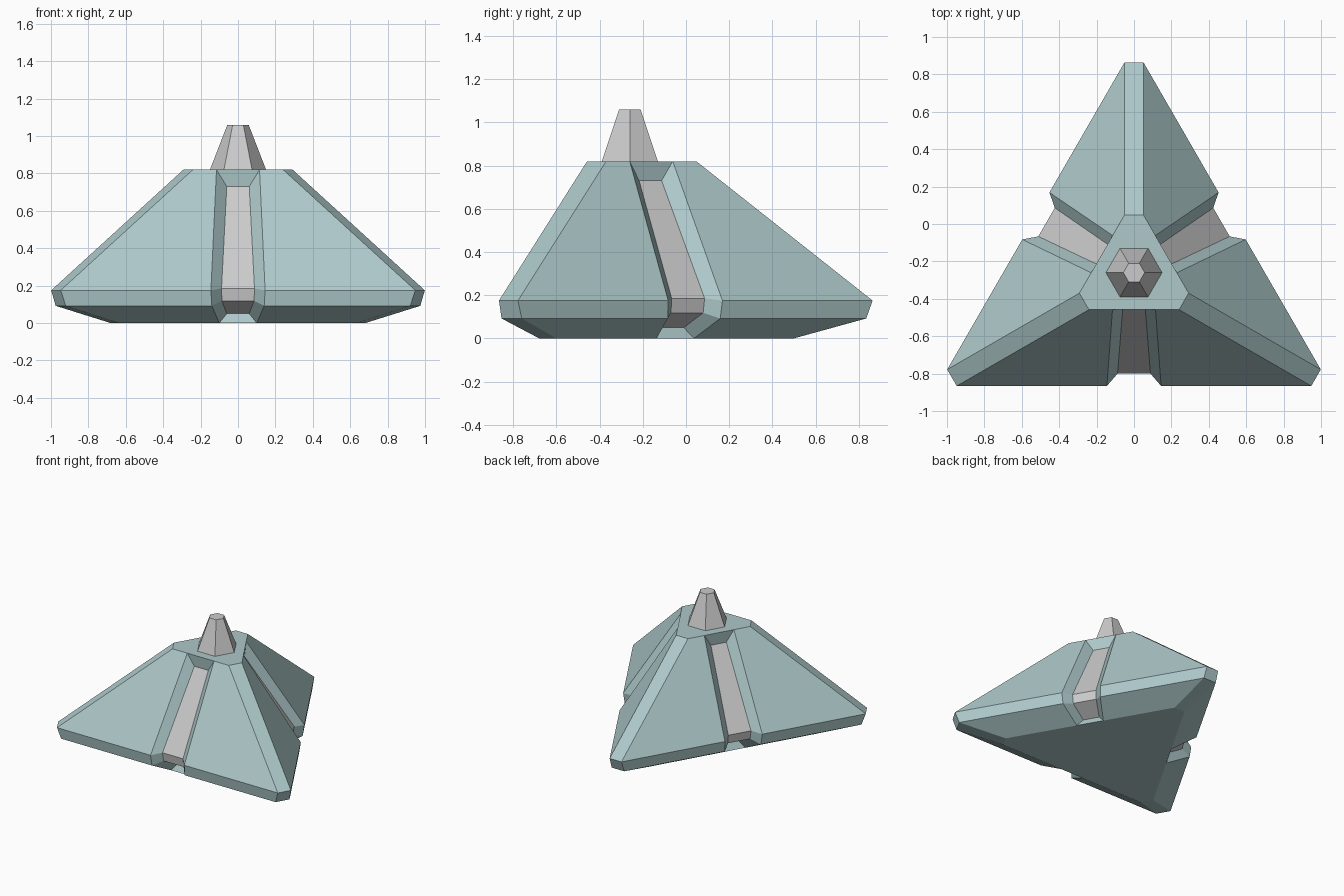
import bpy, bmesh
from math import radians
from mathutils import Matrix, Vector

if "Cube" in bpy.data.objects:
    bpy.data.objects.remove(bpy.data.objects["Cube"])

CENTRE = Vector((0, -0.26, 0))

# Rows from top to bottom: distance from axis, height, tip half width, channel half width
OUTER = [(0.198, 0.82, 0.241, 0.115), (0.606, 0.175, 0.948, 0.145),
         (0.594, 0.092, 0.921, 0.14), (0.42, 0.0, 0.635, 0.1)]
# Channel floor rows: distance from axis, height, half width
FLOOR = [(0.19, 0.73, 0.06), (0.54, 0.185, 0.088),
         (0.53, 0.118, 0.086), (0.395, 0.05, 0.06)]

teal = bpy.data.materials.new("teal")
teal.diffuse_color = (0.42, 0.58, 0.59, 1)
teal.use_nodes = True
teal.node_tree.nodes["Principled BSDF"].inputs["Base Color"].default_value = teal.diffuse_color


def finish(name, bm, material=None):
    mesh = bpy.data.meshes.new(name)
    bm.to_mesh(mesh)
    bm.free()
    if material:
        mesh.materials.append(material)
    obj = bpy.data.objects.new(name, mesh)
    bpy.context.collection.objects.link(obj)
    return obj


def place(bm, side, x, d, z):
    rot = Matrix.Rotation(radians(120 * side), 3, 'Z')
    return bm.verts.new(CENTRE + rot @ Vector((x, -d, z)))


def floor_columns(bm, side):
    return [[place(bm, side, s * w, d, z) for d, z, w in FLOOR] for s in (-1, 1)]


def strip(bm, a, b):
    for i in range(len(a) - 1):
        bm.faces.new((a[i], a[i + 1], b[i + 1], b[i]))


# Hull: three sloped sides, each with a recessed channel
bm = bmesh.new()
sides = []
for k in range(3):
    tip_l, tip_r = [[place(bm, k, s * t, d, z) for d, z, t, w in OUTER] for s in (-1, 1)]
    rim_l, rim_r = [[place(bm, k, s * w, d, z) for d, z, t, w in OUTER] for s in (-1, 1)]
    in_l, in_r = floor_columns(bm, k)
    columns = [tip_l, rim_l, in_l, in_r, rim_r, tip_r]
    for a, b in ((tip_l, rim_l), (rim_l, in_l), (in_r, rim_r), (rim_r, tip_r)):
        strip(bm, a, b)
    for end in (0, -1):   # channel end walls
        bm.faces.new((rim_l[end], in_l[end], in_r[end], rim_r[end]))
    sides.append((tip_l, rim_l, rim_r, tip_r))
for k in range(3):        # cut-off corners
    strip(bm, sides[k][3], sides[(k + 1) % 3][0])
for end in (0, -1):       # flat top and underside
    bm.faces.new([col[end] for side in sides for col in side])
bmesh.ops.recalc_face_normals(bm, faces=bm.faces)
finish("hull", bm, teal)

# Grey strips forming the channel floors
for k, name in enumerate(("front", "right", "left")):
    bm = bmesh.new()
    strip(bm, *floor_columns(bm, k))
    finish(name + "_channel_strip", bm)

# Six-sided spire
bpy.ops.mesh.primitive_cone_add(vertices=6, radius1=0.15, radius2=0.057, depth=0.24,
                                location=(0, CENTRE.y, 0.94),
                                rotation=(0, 0, radians(30)))
bpy.context.object.name = "spire"
